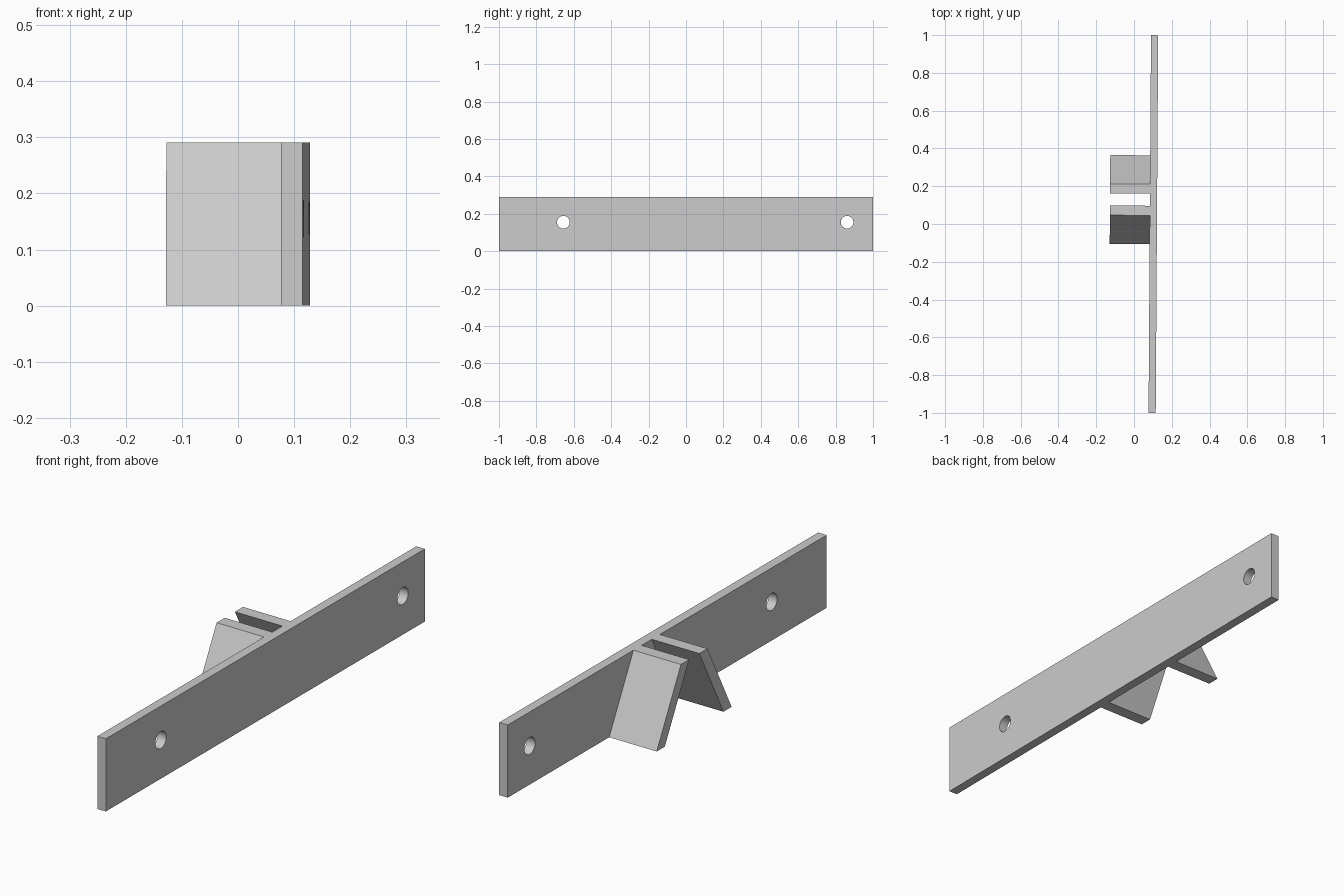
import bpy
import bmesh
from mathutils import Matrix

cube = bpy.data.objects.get("Cube")
if cube:
    bpy.data.objects.remove(cube, do_unlink=True)

HEIGHT = 0.291
PLATE_BACK, PLATE_FACE = 0.0835, 0.1215   # plate thickness range in x
FIN_END = -0.128
TURN = Matrix.Rotation(-0.0065, 4, "Z")   # whole bracket sits slightly turned

grey = bpy.data.materials.new("light grey")
grey.use_nodes = True
colour = (0.6, 0.6, 0.6, 1)
grey.diffuse_color = colour
grey.node_tree.nodes["Principled BSDF"].inputs["Base Color"].default_value = colour


def extrude_profile(name, profile, x0, x1):
    """Extrude a (y, z) outline along x."""
    bm = bmesh.new()
    face = bm.faces.new([bm.verts.new((x0, y, z)) for y, z in profile])
    result = bmesh.ops.extrude_face_region(bm, geom=[face])
    moved = [g for g in result["geom"] if isinstance(g, bmesh.types.BMVert)]
    bmesh.ops.translate(bm, verts=moved, vec=(x1 - x0, 0, 0))
    bmesh.ops.recalc_face_normals(bm, faces=bm.faces[:])
    mesh = bpy.data.meshes.new(name)
    bm.to_mesh(mesh)
    bm.free()
    mesh.materials.append(grey)
    obj = bpy.data.objects.new(name, mesh)
    bpy.context.collection.objects.link(obj)
    return obj


# Long mounting plate
plate = extrude_profile("mounting_plate",
                        [(-1, 0), (1, 0), (1, HEIGHT), (-1, HEIGHT)],
                        PLATE_BACK, PLATE_FACE)

# Two screw holes through the plate
for y in (-0.655, 0.862):
    bpy.ops.mesh.primitive_cylinder_add(vertices=32, radius=0.034, depth=0.2,
                                        location=(0.1, y, 0.155),
                                        rotation=(0, 1.5708, 0))
    cutter = bpy.context.object
    cutter.name = "hole_cutter"
    cutter.hide_render = True
    cutter.data.materials.append(grey)
    cut = plate.modifiers.new("hole", "BOOLEAN")
    cut.operation = "DIFFERENCE"
    cut.solver = "EXACT"
    cut.object = cutter
    bpy.context.view_layer.objects.active = plate
    bpy.ops.object.modifier_apply(modifier=cut.name)
    bpy.data.objects.remove(cutter, do_unlink=True)

# Pair of slanted fins, spreading apart towards the bottom
FIN_MIDDLE = 0.129
for name, side in (("front_fin", -1), ("rear_fin", 1)):
    outline = [(0.032, HEIGHT), (0.083, HEIGHT), (0.235, 0), (0.184, 0)]
    extrude_profile(name, [(FIN_MIDDLE + side * d, z) for d, z in outline],
                    FIN_END, PLATE_BACK)

for name in ("mounting_plate", "front_fin", "rear_fin"):
    bpy.data.objects[name].data.transform(TURN)
